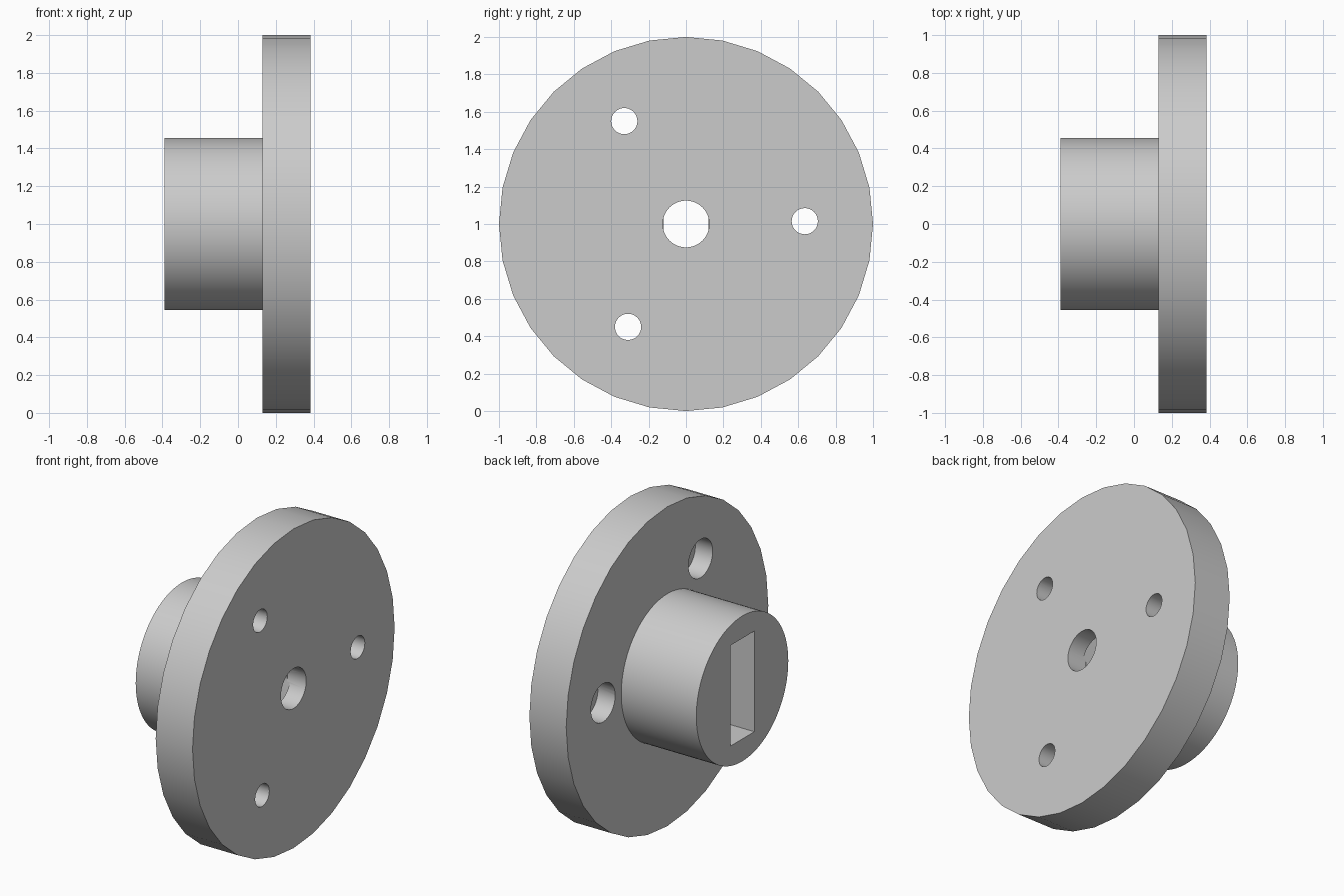
import bpy, math
from mathutils import Matrix

if "Cube" in bpy.data.objects:
    bpy.data.objects.remove(bpy.data.objects["Cube"])

BACK, REAR, FRONT = -0.39, 0.13, 0.385   # hub end, disc rear face, disc front face
CZ = 1.0                                 # axis height

grey = bpy.data.materials.new("plain_grey")
grey.diffuse_color = (0.6, 0.6, 0.6, 1)
grey.use_nodes = True
grey.node_tree.nodes["Principled BSDF"].inputs["Base Color"].default_value = grey.diffuse_color


def cylinder(name, radius, x0, x1, sides, y=0.0, z=CZ):
    """Cylinder lying along x, with a vertex at the top."""
    bpy.ops.mesh.primitive_cylinder_add(vertices=sides, radius=radius, depth=x1 - x0)
    ob = bpy.context.object
    ob.name = name
    ob.data.transform(Matrix.Rotation(math.pi / 2, 4, 'Y'))
    ob.location = ((x0 + x1) / 2, y, z)
    ob.data.materials.append(grey)
    return ob


def boolean(target, tool, operation):
    mod = target.modifiers.new(tool.name, 'BOOLEAN')
    mod.operation = operation
    mod.solver = 'EXACT'
    mod.object = tool
    bpy.context.view_layer.objects.active = target
    bpy.ops.object.modifier_apply(modifier=mod.name)
    bpy.data.objects.remove(tool, do_unlink=True)


# Flange disc with the round hub behind it
flange = cylinder("flange_with_hub", 1.0, REAR, FRONT, 32)
boolean(flange, cylinder("hub", 0.455, BACK, REAR + 0.05, 96), 'UNION')

# Rectangular slot from the hub end, meeting the round bore inside the disc
SLOT_END = 0.275
bpy.ops.mesh.primitive_cube_add(size=1, location=((BACK - 0.1 + SLOT_END) / 2, 0, CZ))
slot = bpy.context.object
slot.name = "slot_cutter"
slot.scale = (SLOT_END - BACK + 0.1, 0.238, 0.63)
slot.data.materials.append(grey)
bpy.ops.object.transform_apply(location=False, rotation=False, scale=True)
boolean(flange, slot, 'DIFFERENCE')
boolean(flange, cylinder("bore_cutter", 0.125, SLOT_END - 0.02, FRONT + 0.1, 48), 'DIFFERENCE')

# Three screw holes, counterbored from the rear
for y, z in ((-0.33, 1.55), (0.635, 1.015), (-0.31, 0.45)):
    boolean(flange, cylinder("screw_cutter", 0.07, 0.0, FRONT + 0.1, 32, y, z), 'DIFFERENCE')
    boolean(flange, cylinder("counterbore_cutter", 0.12, 0.0, 0.25, 32, y, z), 'DIFFERENCE')

# Smooth round walls, crisp rims
bpy.ops.object.select_all(action='DESELECT')
flange.select_set(True)
bpy.context.view_layer.objects.active = flange
bpy.ops.object.shade_smooth_by_angle(angle=math.radians(30))
